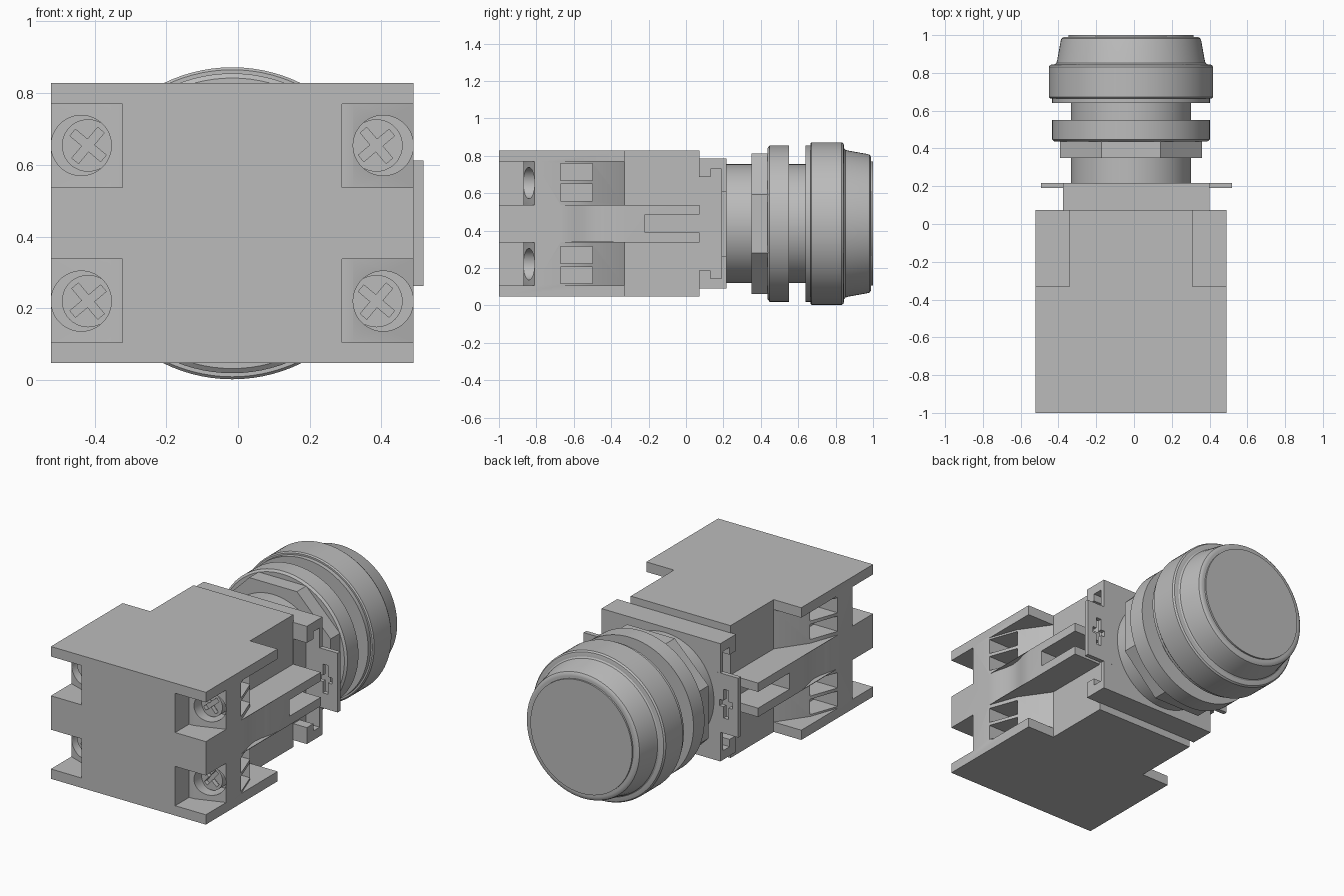
import bpy, bmesh, math
from mathutils import Vector

cube = bpy.data.objects.get("Cube")
if cube:
    bpy.data.objects.remove(cube, do_unlink=True)

GREY = (0.5, 0.5, 0.5, 1)
mat = bpy.data.materials.new("plain grey")
mat.use_nodes = True
mat.diffuse_color = GREY
mat.node_tree.nodes["Principled BSDF"].inputs["Base Color"].default_value = GREY

XC, ZC = -0.016, 0.437      # axis of the button
AX = 0.0125                 # middle of the adapter


def finish(name, bm):
    bmesh.ops.recalc_face_normals(bm, faces=bm.faces)
    me = bpy.data.meshes.new(name)
    bm.to_mesh(me)
    bm.free()
    me.materials.append(mat)
    ob = bpy.data.objects.new(name, me)
    bpy.context.collection.objects.link(ob)
    return ob


def prism(name, pts, axis, lo, hi):
    """Extrude a 2D outline along an axis; points fill the other two axes in order."""
    bm = bmesh.new()

    def place(p, h):
        c = list(p)
        c.insert("xyz".index(axis), h)
        return bm.verts.new(c)
    a = [place(p, lo) for p in pts]
    b = [place(p, hi) for p in pts]
    bm.faces.new(a)
    bm.faces.new(b[::-1])
    for i in range(len(pts)):
        j = (i + 1) % len(pts)
        bm.faces.new((a[i], b[i], b[j], a[j]))
    return finish(name, bm)


def box(name, x, y, z):
    return prism(name, [(x[0], y[0]), (x[1], y[0]), (x[1], y[1]), (x[0], y[1])], "z", *z)


def ngon(cx, cz, r, n, turn=0.0):
    return [(cx + r * math.cos(turn + math.tau * i / n),
             cz + r * math.sin(turn + math.tau * i / n)) for i in range(n)]


def combine(ob, tool, mode="DIFFERENCE"):
    mod = ob.modifiers.new("cut", "BOOLEAN")
    mod.operation, mod.solver, mod.object = mode, "EXACT", tool
    deps = bpy.context.evaluated_depsgraph_get()
    me = bpy.data.meshes.new_from_object(ob.evaluated_get(deps))
    ob.modifiers.clear()
    ob.data = me
    bpy.data.objects.remove(tool, do_unlink=True)


def smooth(ob):
    bpy.ops.object.select_all(action="DESELECT")
    ob.select_set(True)
    bpy.context.view_layer.objects.active = ob
    bpy.ops.object.shade_smooth_by_angle(angle=math.radians(32))


def lathe(name, profile, n=96):
    """Turn a (y, radius) profile around the button axis."""
    bm = bmesh.new()
    rings = [[bm.verts.new((x, y, z)) for x, z in ngon(XC, ZC, r, n)] for y, r in profile]
    for a, b in zip(rings, rings[1:]):
        for i in range(n):
            j = (i + 1) % n
            bm.faces.new((a[i], a[j], b[j], b[i]))
    bm.faces.new(rings[0])
    bm.faces.new(rings[-1])
    ob = finish(name, bm)
    smooth(ob)
    return ob


# Contact block with its side rails, terminal pockets and wire recesses
body = box("contact_block", (XC - .506, XC + .506), (-1, .073), (.047, .828))
pocket = [(.306, -1.1), (.306, -.87), (.336, -.87), (.506, -.81), (.7, -.79), (.7, -1.1)]
recess = [(.506, -.67), (.445, -.5), (.326, -.33), (.326, .2), (.7, .2), (.7, -.67)]
notch = [(.326, -.33), (.326, .2), (.7, .2), (.7, -.33)]
dip = [(.506 - .03 * math.sin(math.pi * i / 8) ** 2, -.67 + .34 * i / 8) for i in range(9)]
dip = [(.7, -.67)] + dip + [(.7, -.33)]
for s in (-1, 1):
    def side(pts):
        return [(XC + s * x, y) for x, y in pts]
    combine(body, prism("cutter", side(dip), "z", .3405, .5345))
    for t in (-1, 1):
        def band(lo, hi):
            return sorted((ZC + t * lo, ZC + t * hi))
        combine(body, prism("cutter", side(pocket), "z", *band(.1, .332)))
        combine(body, prism("cutter", side(recess), "z", *band(.1, .332)))
        combine(body, prism("cutter", side(notch), "z", *band(.1, .6)))
        hole = prism("cutter", ngon(XC + s * .421, ZC + t * .217, .084, 48), "y", -1.05, -.72)
        combine(body, hole)
        for lo in (.122, .231):
            xs = sorted((XC + s * .35, XC + s * .6))
            combine(body, box("cutter", xs, (-.67, -.5), band(lo, lo + .09)))
    xs = sorted((XC + s * .326, XC + s * .6))
    combine(body, box("cutter", xs, (-.22, .2), (ZC - .048, ZC + .048)))
smooth(body)

# Terminal screws with cross slots
for s, sname in ((-1, "right"), (1, "left")):
    for t, tname in ((-1, "lower"), (1, "upper")):
        cx, cz = XC + s * .402, ZC + t * .217
        screw = prism(f"{tname}_{sname}_screw", ngon(cx, cz, .073, 40), "y", -.8, -.71)
        turn = math.radians(40) * s * t
        cross = []
        for k in range(4):
            a = turn + k * math.pi / 2
            u = Vector((math.cos(a), math.sin(a)))
            v = Vector((-u.y, u.x))
            for p in (u * .056 - v * .012, u * .056 + v * .012, (u + v) * .012):
                cross.append((cx + p.x, cz + p.y))
        combine(screw, prism("cutter", cross, "y", -.85, -.775))
        smooth(screw)

# Mounting adapter with hooked sides and slotted tabs
adapter = box("mounting_adapter", (AX - .388, AX + .388), (.07, .216), (.09, .785))
hook = [(.05, .25), (.13, .25), (.13, .293), (.19, .293)]
hook = [(y, ZC + z) for y, z in hook] + [(y, ZC - z) for y, z in hook[::-1]]
for s in (-1, 1):
    combine(adapter, prism("cutter", hook, "x", *sorted((AX + s * .3, AX + s * .6))))
combine(adapter, box("tabs", (AX - .505, AX + .505), (.19, .2161), (.262, .612)), "UNION")
for s in (-1, 1):
    cx = AX + s * .425
    for w, h in ((.016, .085), (.042, .018)):
        combine(adapter, box("cutter", (cx - w, cx + w), (.15, .3), (ZC - h, ZC + h)))

# Threaded neck, eight-sided nut and clamping ring
lathe("neck", [(.2, .318), (.66, .318)])
prism("lock_nut", ngon(XC, ZC, .376 / math.cos(math.pi / 8), 8, math.pi / 8), "y", .35, .445)
lathe("clamping_ring", [(.437, .405), (.447, .418), (.55, .418)])
lathe("gasket", [(.64, .418), (.68, .418)])

# Button head with its bezel, sloped shoulder and end disc
lathe("button_bezel", [(.665, .428), (.672, .435), (.832, .435), (.842, .428), (.845, .415),
                       (.846, .403), (.852, .395), (.87, .39), (.97, .372), (.982, .368),
                       (.989, .358), (.99, .345)])
lathe("button_disc", [(.98, .332), (1.0, .332)])
